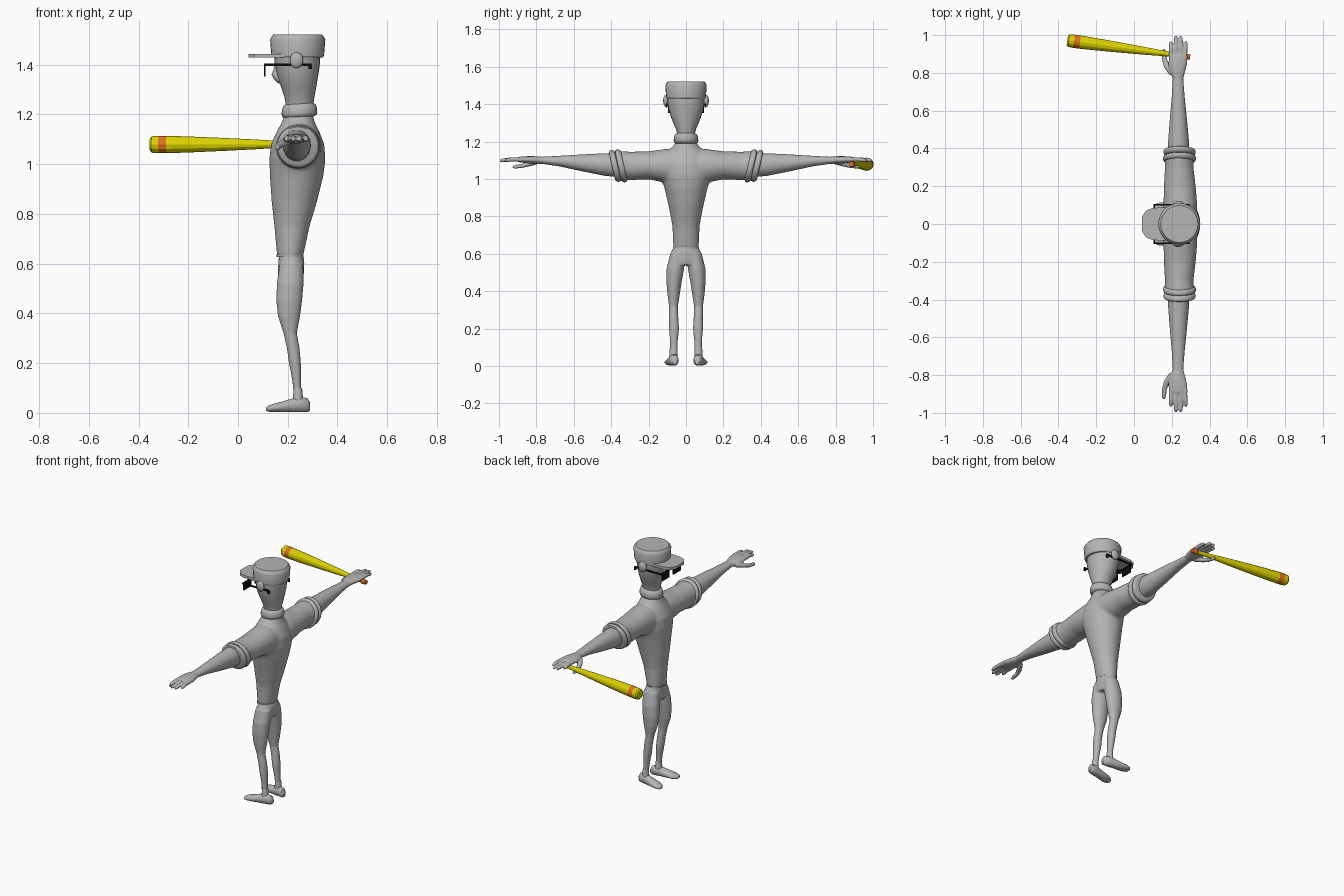
import bpy, bmesh, math
from mathutils import Vector, Matrix

if "Cube" in bpy.data.objects:
    bpy.data.objects.remove(bpy.data.objects["Cube"])


def material(name, rgb):
    m = bpy.data.materials.new(name)
    m.use_nodes = True
    m.diffuse_color = (*rgb, 1)
    m.node_tree.nodes["Principled BSDF"].inputs["Base Color"].default_value = (*rgb, 1)
    return m


GREY = material("light grey", (0.46, 0.46, 0.46))
BLACK = material("black", (0.004, 0.004, 0.004))
YELLOW = material("bat yellow", (0.72, 0.65, 0.0))
ORANGE = material("band orange", (0.76, 0.16, 0.015))


def finish(name, bm, mats=(GREY,), smooth=40):
    bmesh.ops.recalc_face_normals(bm, faces=bm.faces)
    me = bpy.data.meshes.new(name)
    bm.to_mesh(me)
    bm.free()
    ob = bpy.data.objects.new(name, me)
    bpy.context.collection.objects.link(ob)
    for m in mats:
        me.materials.append(m)
    if smooth:
        bpy.ops.object.select_all(action='DESELECT')
        ob.select_set(True)
        bpy.context.view_layer.objects.active = ob
        bpy.ops.object.shade_smooth_by_angle(angle=math.radians(smooth))
    return ob


def loft(bm, rings, place, n=24):
    """Skin ellipses (t, u, v, ru, rv); place(t, u, v) gives the 3D point."""
    loops = []
    for t, u, v, ru, rv in rings:
        angles = [2 * math.pi * i / n for i in range(n)]
        loops.append([bm.verts.new(place(t, u + ru * math.cos(a), v + rv * math.sin(a)))
                      for a in angles])
    for a, b in zip(loops, loops[1:]):
        for i in range(n):
            bm.faces.new((a[i], a[(i + 1) % n], b[(i + 1) % n], b[i]))
    bm.faces.new(loops[0])
    bm.faces.new(loops[-1])


def upright(t, u, v):
    return (u, v, t)


def sideways(s):
    return lambda t, u, v: (u, s * t, v)


def span(rows):
    """Rows (z, x min, x max, half width) to upright rings."""
    return [(z, (a + b) / 2, 0, (b - a) / 2, w) for z, a, b, w in rows]


def ball(bm, centre, size):
    bmesh.ops.create_uvsphere(bm, u_segments=20, v_segments=12, radius=1,
                              matrix=Matrix.Translation(centre) @ Matrix.Diagonal((*size, 1)))


def box(bm, centre, size):
    bmesh.ops.create_cube(bm, size=1,
                          matrix=Matrix.Translation(centre) @ Matrix.Diagonal((*size, 1)))


def fuse(ob, voxel, repeats):
    """Blend overlapping volumes into one smooth skin."""
    r = ob.modifiers.new("fuse", 'REMESH')
    r.mode, r.voxel_size, r.use_smooth_shade = 'VOXEL', voxel, True
    s = ob.modifiers.new("soften", 'SMOOTH')
    s.factor, s.iterations = 0.5, repeats


# Shirt with sleeves
bm = bmesh.new()
loft(bm, span([(0.63, .157, .262, .068), (0.75, .146, .288, .073), (0.85, .135, .318, .092),
               (0.95, .128, .343, .115), (1.02, .126, .352, .138), (1.08, .132, .347, .14),
               (1.13, .155, .328, .11), (1.17, .177, .308, .075), (1.2, .187, .3, .05)]), upright)
for s in (1, -1):
    loft(bm, [(0, .24, 1.06, .095, .095), (.1, .245, 1.07, .09, .092), (.2, .243, 1.073, .084, .075),
              (.3, .239, 1.07, .076, .076), (.36, .24, 1.07, .078, .08)], sideways(s))
fuse(finish("shirt", bm), .008, 5)

# Rolled cuffs, leaning outward at the top
for s, side in ((1, "left"), (-1, "right")):
    bm = bmesh.new()
    for y, r in ((.347, .077), (.38, .074)):
        rings = [(y + .016 * math.cos(a), .241, 1.07, r + .011 * math.sin(a), r + .011 * math.sin(a))
                 for a in [math.pi * k / 6 for k in range(7)]]
        loft(bm, rings, lambda t, u, v, s=s: (u, s * (t + .22 * (v - 1.07)), v), 32)
    finish("cuff_" + side, bm)

    # Forearm and hand with four fingers and a thumb
    bm = bmesh.new()
    loft(bm, [(.33, .237, 1.074, .058, .066), (.43, .236, 1.077, .056, .061),
              (.55, .235, 1.086, .046, .046), (.68, .234, 1.096, .034, .028),
              (.77, .233, 1.1, .028, .019), (.81, .23, 1.102, .042, .02),
              (.85, .232, 1.103, .05, .019), (.89, .235, 1.104, .049, .015), (.9, .235, 1.104, .044, .01)],
         sideways(s))
    for x0, x1, tip in ((.197, .195, .965), (.222, .222, .994), (.247, .248, .994), (.27, .274, .965)):
        loft(bm, [(.87, x0, 1.104, .012, .012), (.93, (x0 + x1) / 2, 1.105, .0115, .0115),
                  (tip - .01, x1, 1.1, .0105, .0105), (tip + .003, x1, 1.098, .005, .005)], sideways(s), 12)
    loft(bm, [(.79, .205, 1.094, .02, .014), (.83, .178, 1.083, .019, .014), (.87, .162, 1.072, .014, .012),
              (.915, .158, 1.065, .011, .01), (.927, .158, 1.064, .005, .005)], sideways(s), 12)
    fuse(finish("arm_" + side, bm), .0045, 3)

# Trousers, hips blending into two legs
bm = bmesh.new()
loft(bm, span([(.635, .164, .262, .066), (.61, .163, .267, .08), (.57, .16, .266, .09),
               (.54, .162, .262, .085)]), upright)
for s in (1, -1):
    loft(bm, [(.6, .215, s * .045, .048, .04), (.52, .21, s * .057, .054, .047),
              (.45, .206, s * .064, .052, .041), (.39, .205, s * .066, .045, .034),
              (.32, .21, s * .067, .027, .024), (.26, .222, s * .066, .026, .025),
              (.2, .229, s * .064, .024, .027), (.13, .236, s * .065, .018, .021),
              (.05, .242, s * .066, .015, .017)], upright)
fuse(finish("trousers", bm), .006, 4)

# Belt line
bm = bmesh.new()
loft(bm, span([(.627, .155, .264, .07), (.636, .155, .264, .07)]), upright, 32)
finish("shirt_hem", bm)

for s, side in ((1, "left"), (-1, "right")):
    # Sock
    bm = bmesh.new()
    loft(bm, [(.045, .241, s * .067, .021, .022), (.09, .241, s * .066, .018, .021),
              (.1, .241, s * .066, .016, .018)], upright, 20)
    finish("sock_" + side, bm)
    # Shoe, toes turned outward
    bm = bmesh.new()
    loft(bm, [(.29, 0, .025, .012, .016), (.28, 0, .03, .022, .028), (.25, 0, .033, .026, .033),
              (.215, 0, .029, .027, .028), (.18, 0, .024, .031, .022), (.145, 0, .02, .032, .017),
              (.122, 0, .017, .024, .012), (.113, 0, .016, .011, .006)],
         lambda t, u, v, s=s: (t, s * (.066 + .16 * (.25 - t)) + u, max(v, .003)), 20)
    finish("shoe_" + side, bm)

# Rolled collar, higher at the back
bm = bmesh.new()
loft(bm, [(z, .247, 0, r, r * .92) for z, r in
          ((1.188, .055), (1.193, .068), (1.205, .072), (1.222, .07), (1.237, .065), (1.243, .056))],
     lambda t, u, v: (u, v, t + .06 * (u - .247)))
finish("collar", bm, smooth=60)

# Head with nose and ears
bm = bmesh.new()
loft(bm, span([(1.18, .198, .295, .044), (1.24, .192, .303, .046), (1.27, .187, .307, .055),
               (1.3, .177, .313, .068), (1.33, .166, .318, .08), (1.37, .154, .325, .092),
               (1.41, .147, .33, .099), (1.46, .145, .332, .1)]), upright)
loft(bm, [(1.325, .17, 0, .008, .01), (1.345, .16, 0, .018, .017), (1.36, .155, 0, .02, .018),
          (1.385, .158, 0, .014, .013), (1.41, .155, 0, .006, .008)], upright, 12)
for s in (1, -1):
    ball(bm, (.235, s * .108, 1.418), (.027, .014, .032))
finish("head", bm, smooth=60)

# Cap crown and brim
bm = bmesh.new()
loft(bm, [(z, .24, 0, r, r) for z, r in
          ((1.428, .1), (1.436, .106), (1.5, .111), (1.511, .106), (1.521, .098))], upright, 28)
finish("cap_crown", bm, smooth=30)

bm = bmesh.new()
outline = [(.2, .09), (.1, .085), (.065, .072), (.043, .04)]
outline += [(x, -y) for x, y in reversed(outline)]
face = bm.faces.new([bm.verts.new((x, y, 1.428)) for x, y in outline])
top = bmesh.ops.extrude_face_region(bm, geom=[face])["geom"]
bmesh.ops.translate(bm, vec=(0, 0, .016), verts=[e for e in top if isinstance(e, bmesh.types.BMVert)])
finish("cap_brim", bm, smooth=0)

# Glasses: lenses, bridge, arms and ear hooks
bm = bmesh.new()
box(bm, (.108, 0, 1.399), (.008, .21, .01))
box(bm, (.135, 0, 1.399), (.06, .012, .01))
for s in (1, -1):
    box(bm, (.107, s * .058, 1.377), (.006, .074, .05))
    box(bm, (.2, s * .103, 1.4), (.19, .008, .009))
    box(bm, (.29, s * .103, 1.391), (.014, .008, .018))
finish("glasses", bm, (BLACK,), smooth=0)

# Bat held in the left hand, with painted band and knob
bm = bmesh.new()
start, end = Vector((-.353, .972, 1.079)), Vector((.297, .884, 1.08))
turn = (end - start).to_track_quat('Z', 'Y')
length = (end - start).length
stations = ((0, .026), (.008, .033), (.036, .035), (.068, .035), (.16, .032), (.3, .026), (.42, .02),
            (.52, .014), (.62, .011), (.625, .016), (length, .014))
loft(bm, [(t, 0, 0, r, r) for t, r in stations],
     lambda t, u, v: start + turn @ Vector((u, v, t)), 12)
for f in bm.faces:
    along = (f.calc_center_median() - start).dot(end - start) / length
    f.material_index = int(.036 < along < .068 or along > .615)
finish("bat", bm, (YELLOW, ORANGE), smooth=0)
